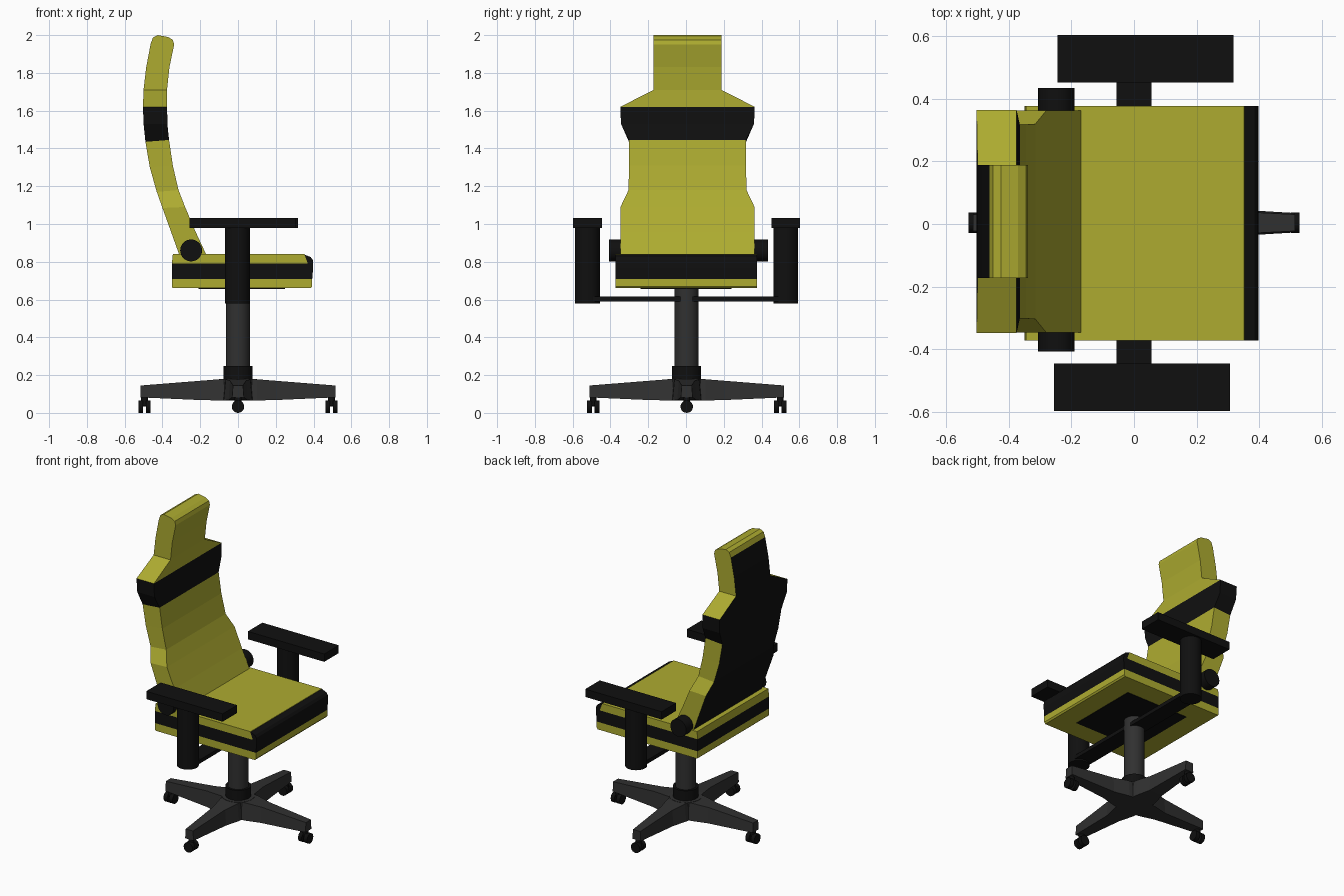
import bpy, bmesh, math
from mathutils import Matrix, Vector

if "Cube" in bpy.data.objects:
    bpy.data.objects.remove(bpy.data.objects["Cube"])


def material(name, rgb):
    m = bpy.data.materials.new(name)
    m.diffuse_color = (*rgb, 1)
    m.use_nodes = True
    m.node_tree.nodes["Principled BSDF"].inputs["Base Color"].default_value = m.diffuse_color
    return m


YELLOW = material("yellow", (0.42, 0.41, 0.03))
BLACK = material("black", (0.005, 0.005, 0.005))
GREY = material("dark_grey", (0.03, 0.03, 0.03))


def finish(name, bm, mats, smooth=False):
    bmesh.ops.recalc_face_normals(bm, faces=bm.faces)
    me = bpy.data.meshes.new(name)
    bm.to_mesh(me)
    bm.free()
    for m in mats:
        me.materials.append(m)
    ob = bpy.data.objects.new(name, me)
    bpy.context.collection.objects.link(ob)
    if smooth:
        bpy.ops.object.select_all(action='DESELECT')
        ob.select_set(True)
        bpy.context.view_layer.objects.active = ob
        bpy.ops.object.shade_smooth_by_angle(angle=math.radians(35))
    return ob


def box(name, x, y, z, mat):
    bm = bmesh.new()
    bmesh.ops.create_cube(bm, size=1)
    for v in bm.verts:
        v.co = [r[0] + (c + 0.5) * (r[1] - r[0]) for r, c in zip((x, y, z), v.co)]
    return finish(name, bm, [mat])


def cylinder(name, start, end, r, mat, n=32):
    a, b = Vector(start), Vector(end)
    rot = (b - a).to_track_quat('Z', 'Y').to_matrix().to_4x4()
    bm = bmesh.new()
    bmesh.ops.create_cone(bm, cap_ends=True, segments=n, radius1=r, radius2=r,
                          depth=(b - a).length, matrix=Matrix.Translation((a + b) / 2) @ rot)
    return finish(name, bm, [mat], True)


def prism(name, profile, y0, y1, mat):
    """Extrude an x-z profile along y."""
    bm = bmesh.new()
    f = bm.faces.new([bm.verts.new((x, y0, z)) for x, z in profile])
    new = bmesh.ops.extrude_face_region(bm, geom=[f])["geom"]
    bmesh.ops.translate(bm, vec=(0, y1 - y0, 0),
                        verts=[g for g in new if isinstance(g, bmesh.types.BMVert)])
    return finish(name, bm, [mat])


def loft(bm, rings):
    """Skin four-cornered rings; yields (segment, side, face)."""
    vs = [[bm.verts.new(p) for p in r] for r in rings]
    out = []
    for i in range(len(vs) - 1):
        for j in range(4):
            k = (j + 1) % 4
            out.append((i, j, bm.faces.new((vs[i][j], vs[i][k], vs[i + 1][k], vs[i + 1][j]))))
    bm.faces.new(vs[0])
    bm.faces.new(vs[-1])
    return out


# Seat: yellow base, black band rising into the front lip, yellow top cushion
Y0, Y1 = -0.373, 0.377
prism("seat_base", [(-0.35, 0.665), (-0.345, 0.66), (0.385, 0.66), (0.393, 0.67),
                    (0.393, 0.71), (-0.35, 0.71)], Y0, Y1, YELLOW)
prism("seat_band", [(-0.35, 0.71), (0.393, 0.71), (0.398, 0.77), (0.396, 0.81), (0.385, 0.825),
                    (0.352, 0.838), (0.37, 0.79), (-0.35, 0.79)], Y0, Y1, BLACK)
prism("seat_cushion", [(-0.35, 0.79), (0.37, 0.79), (0.352, 0.84), (-0.345, 0.84)], Y0, Y1, YELLOW)
box("seat_underplate", (-0.21, 0.25), (-0.24, 0.24), (0.657, 0.70), BLACK)

# Backrest: rear x, z, front x, z, half width per station
STATIONS = [
    (-0.305, 0.82, -0.16, 0.82, 0.355), (-0.355, 0.96, -0.225, 0.96, 0.355),
    (-0.40, 1.085, -0.28, 1.09, 0.355), (-0.43, 1.17, -0.315, 1.18, 0.312),
    (-0.467, 1.30, -0.345, 1.31, 0.31), (-0.49, 1.435, -0.365, 1.445, 0.31),
    (-0.50, 1.53, -0.374, 1.53, 0.352), (-0.503, 1.62, -0.375, 1.62, 0.356),
    (-0.50, 1.71, -0.376, 1.71, 0.18), (-0.486, 1.83, -0.363, 1.83, 0.18),
    (-0.462, 1.955, -0.338, 1.95, 0.18), (-0.45, 1.988, -0.345, 1.975, 0.18),
    (-0.425, 2.0, -0.37, 1.99, 0.18)]
bm = bmesh.new()
CY = 0.008
rings = [[(bx, CY - h, bz), (bx, CY + h, bz), (fx, CY + h, fz), (fx, CY - h, fz)]
         for bx, bz, fx, fz, h in STATIONS]
for i, side, face in loft(bm, rings):
    if i in (5, 6) or (side == 0 and i < 10):
        face.material_index = 1
finish("backrest", bm, [YELLOW, BLACK])

# Recline hinges
for s, y in (("right", -0.407), ("left", 0.435)):
    cylinder("hinge_" + s, (-0.248, y * 0.75, 0.86), (-0.248, y, 0.86), 0.058, BLACK)

# Armrests: post and pad on each side, joined by a crossbar
for s, sg, cx in (("right", -1, 0.025), ("left", 1, 0.037)):
    y = 0.003 + sg * 0.525
    cylinder("arm_post_" + s, (-0.003, y, 0.58), (-0.003, y, 0.99), 0.066, BLACK)
    box("arm_pad_" + s, (cx - 0.281, cx + 0.281), (y - 0.076, y + 0.076), (0.98, 1.032), BLACK)
box("arm_crossbar", (-0.056, 0.056), (-0.52, 0.525), (0.59, 0.615), BLACK)

# Column, collar and hub
cylinder("column", (0, 0.003, 0.1), (0, 0.003, 0.69), 0.063, GREY)
cylinder("collar", (0, 0.003, 0.17), (0, 0.003, 0.247), 0.077, BLACK)
cylinder("hub", (0, 0.003, 0.066), (0, 0.003, 0.18), 0.1, GREY)

# Four tapered legs with twin-wheel casters
LEG = [(0.0, 0.085, 0.066, 0.18), (0.1, 0.075, 0.066, 0.178),
       (0.2, 0.05, 0.068, 0.17), (0.515, 0.031, 0.082, 0.145)]
for n in range(4):
    turn = Matrix.Translation((0, 0.004, 0)) @ Matrix.Rotation(n * math.pi / 2, 4, 'Z')
    bm = bmesh.new()
    loft(bm, [[(r, -w, b), (r, w, b), (r, w * 0.85, t), (r, -w * 0.85, t)] for r, w, b, t in LEG])
    bm.transform(turn)
    finish(f"leg_{n}", bm, [GREY])
    for k, (r0, r1) in enumerate(((0.462, 0.488), (0.502, 0.528))):
        cylinder(f"wheel_{n}_{k}", turn @ Vector((r0, 0, 0.033)),
                 turn @ Vector((r1, 0, 0.033)), 0.033, BLACK, 20)
    cylinder(f"axle_{n}", turn @ Vector((0.47, 0, 0.045)), turn @ Vector((0.52, 0, 0.045)),
             0.012, BLACK, 12)
    cylinder(f"caster_stem_{n}", turn @ Vector((0.495, 0, 0.045)),
             turn @ Vector((0.495, 0, 0.1)), 0.018, BLACK, 16)
